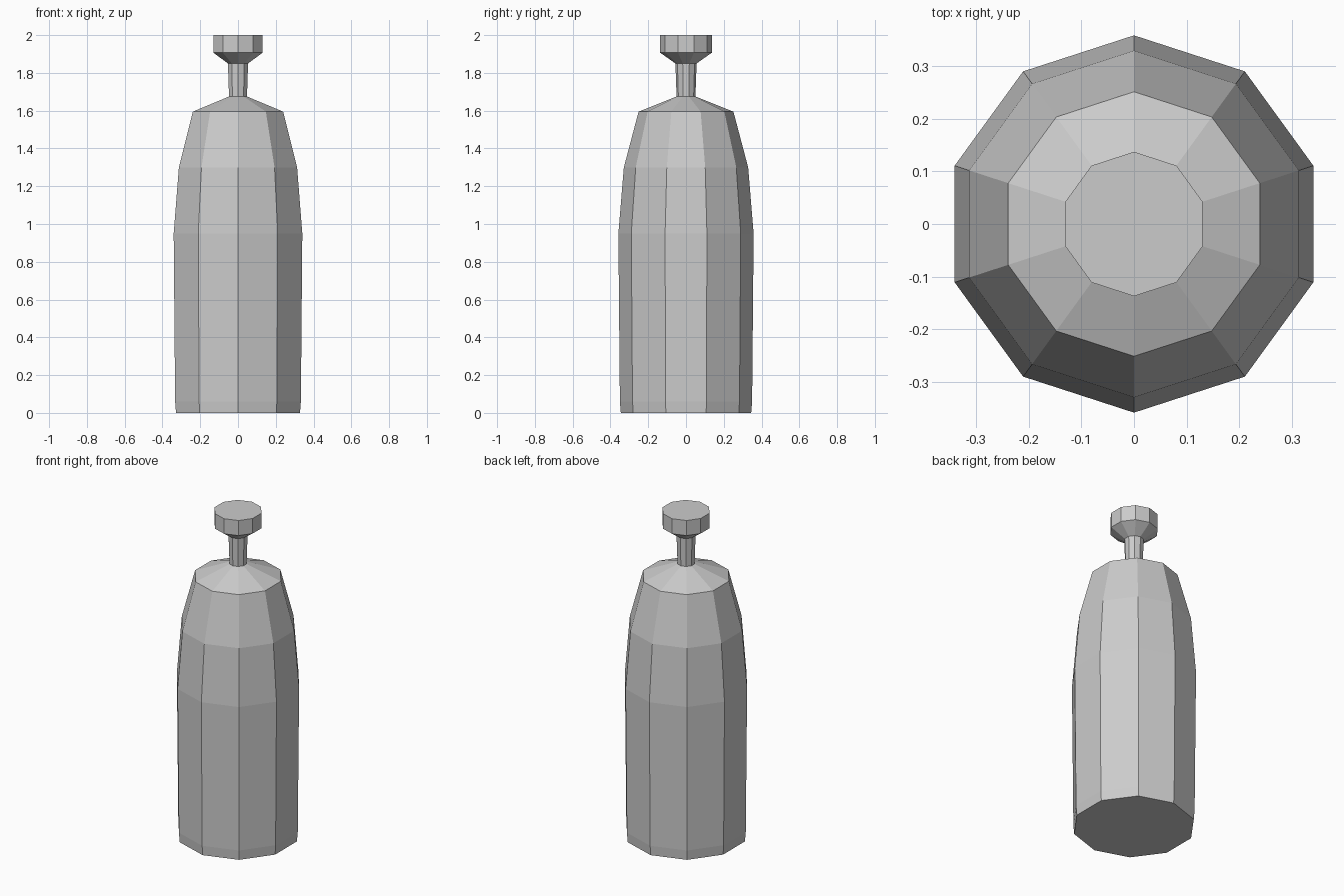
import bpy, bmesh
from math import sin, cos, pi

if "Cube" in bpy.data.objects:
    bpy.data.objects.remove(bpy.data.objects["Cube"])

SIDES = 10


def lathe(name, profile, cap_bottom=False, cap_top=False):
    """Revolve (radius, height) points into a flat-shaded ten-sided shell."""
    bm = bmesh.new()
    rings = []
    for r, z in profile:
        rings.append([bm.verts.new((r * cos(pi / 2 + 2 * pi * i / SIDES),
                                    r * sin(pi / 2 + 2 * pi * i / SIDES), z))
                      for i in range(SIDES)])
    for low, high in zip(rings, rings[1:]):
        for i in range(SIDES):
            j = (i + 1) % SIDES
            bm.faces.new((low[i], low[j], high[j], high[i]))
    if cap_bottom:
        bm.faces.new(rings[0][::-1])
    if cap_top:
        bm.faces.new(rings[-1])
    mesh = bpy.data.meshes.new(name)
    bm.to_mesh(mesh)
    bm.free()
    obj = bpy.data.objects.new(name, mesh)
    bpy.context.collection.objects.link(obj)
    return obj


# Bottle body with tapered upper part and sloped shoulder
lathe("bottle_body", [(0.345, 0), (0.35, 0.06), (0.358, 0.95), (0.329, 1.3),
                      (0.251, 1.595), (0.05, 1.675)], cap_bottom=True)

# Thin neck, slightly wider at the top
lathe("neck", [(0.05, 1.675), (0.056, 1.85)])

# Stopper with a flared underside
lathe("stopper", [(0.056, 1.85), (0.137, 1.907), (0.137, 2.0)], cap_top=True)
